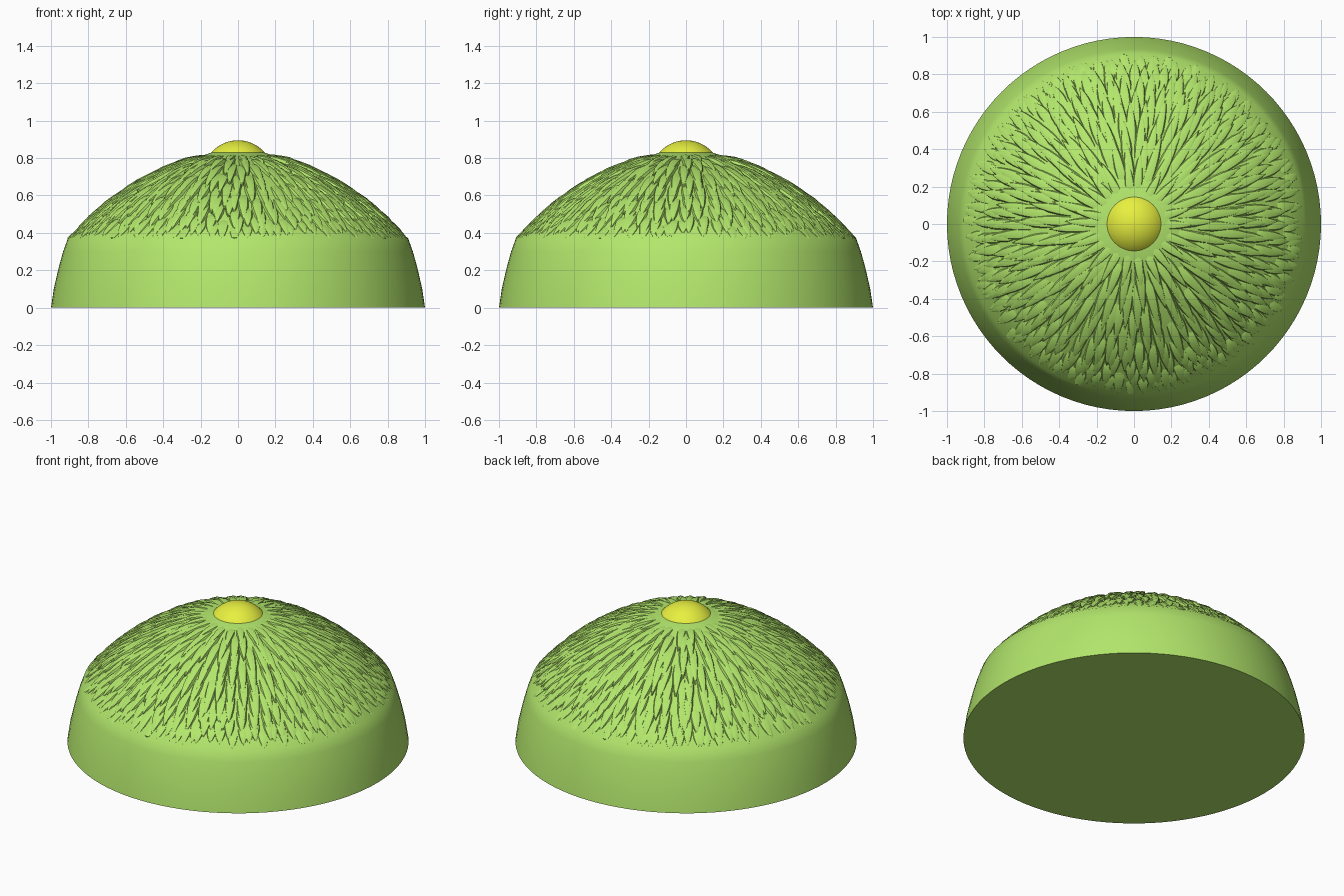
import bpy, bmesh, math, random
from mathutils import Vector

if "Cube" in bpy.data.objects:
    bpy.data.objects.remove(bpy.data.objects["Cube"])

random.seed(4)

# dome profile: (radius, height)
CROWN = [(0.0, 0.835), (0.14, 0.83), (0.28, 0.80), (0.42, 0.745), (0.56, 0.67),
         (0.70, 0.573), (0.80, 0.485), (0.91, 0.37)]
SKIRT = [(0.935, 0.30), (0.96, 0.21), (0.985, 0.10), (1.0, 0.0)]


def material(name, color):
    m = bpy.data.materials.new(name)
    m.diffuse_color = (*color, 1)
    m.use_nodes = True
    m.node_tree.nodes["Principled BSDF"].inputs["Base Color"].default_value = m.diffuse_color
    return m


def add_object(name, bm, mat, angle):
    bmesh.ops.recalc_face_normals(bm, faces=bm.faces)
    me = bpy.data.meshes.new(name)
    bm.to_mesh(me)
    bm.free()
    ob = bpy.data.objects.new(name, me)
    bpy.context.collection.objects.link(ob)
    me.materials.append(mat)
    bpy.ops.object.select_all(action='DESELECT')
    ob.select_set(True)
    bpy.context.view_layer.objects.active = ob
    bpy.ops.object.shade_smooth_by_angle(angle=math.radians(angle))
    return ob


def crown_z(r):
    for (r0, z0), (r1, z1) in zip(CROWN, CROWN[1:]):
        if r <= r1:
            return z0 + (z1 - z0) * (r - r0) / (r1 - r0)
    return CROWN[-1][1]


def on_crown(r, side, theta, lift):
    # point on the crown, moved sideways and along the surface normal
    slope = (crown_z(min(r + 0.05, 0.91)) - crown_z(r - 0.05)) / (min(r + 0.05, 0.91) - r + 0.05)
    n = Vector((-slope, 1)).normalized()
    a = theta + side / r
    rr = r + n.x * lift
    return Vector((rr * math.cos(a), rr * math.sin(a), crown_z(r) + n.y * lift))


green = material("leaf_green", (0.45, 0.80, 0.15))
yellow = material("bud_yellow", (0.80, 0.87, 0.05))

# smooth body, sunk a little under the leaves, with a flat bottom
N = 96
profile = [(r, z - (0.018 if 0.2 < r < 0.9 else 0)) for r, z in CROWN[1:]] + SKIRT
bm = bmesh.new()
rings = [[bm.verts.new((r * math.cos(i * math.tau / N), r * math.sin(i * math.tau / N), z))
          for i in range(N)] for r, z in profile]
for a, b in zip(rings, rings[1:]):
    for i in range(N):
        j = (i + 1) % N
        bm.faces.new((a[i], b[i], b[j], a[j]))
bm.faces.new(rings[0])
bm.faces.new(rings[-1])
add_object("dome_body", bm, green, 40)

# overlapping pointed leaves that radiate from the bud
WIDTHS = [0.8, 1.0, 1.0, 0.85, 0.55, 0.12]
LIFTS = [-0.022, -0.007, 0.0, 0.003, 0.004, 0.0]
bm = bmesh.new()


def leaf(r0, length, width, theta):
    rows = []
    for k, (w, h) in enumerate(zip(WIDTHS, LIFTS)):
        r = min(r0 + length * k / 5, 0.91)
        rows.append([bm.verts.new(on_crown(r, s * w * width / 2, theta, h - d))
                     for s, d in ((-1, 0.026), (-0.65, 0.004), (0, 0), (0.65, 0.004), (1, 0.026))])
    for a, b in zip(rows, rows[1:]):
        for i in range(4):
            bm.faces.new((a[i], b[i], b[i + 1], a[i + 1]))


# rows: inner radius, length, count
for r0, length, count in [(0.12, 0.24, 22), (0.20, 0.28, 30), (0.30, 0.28, 38), (0.42, 0.25, 48),
                          (0.53, 0.22, 56), (0.63, 0.18, 62), (0.71, 0.14, 66),
                          (0.77, 0.12, 68), (0.81, 0.10, 70)]:
    for i in range(count):
        start = r0 + random.uniform(-0.02, 0.02)
        reach = length * random.uniform(0.85, 1.1)
        theta = (i + random.uniform(-0.3, 0.3)) * math.tau / count
        leaf(start, reach, 1.05 * math.tau * (r0 + length * 0.4) / count, theta)
add_object("crown_leaves", bm, green, 40)

# round bud at the top
bm = bmesh.new()
bmesh.ops.create_uvsphere(bm, u_segments=48, v_segments=32, radius=0.19)
bmesh.ops.translate(bm, verts=bm.verts, vec=(0, 0, 0.705))
add_object("top_bud", bm, yellow, 60)
